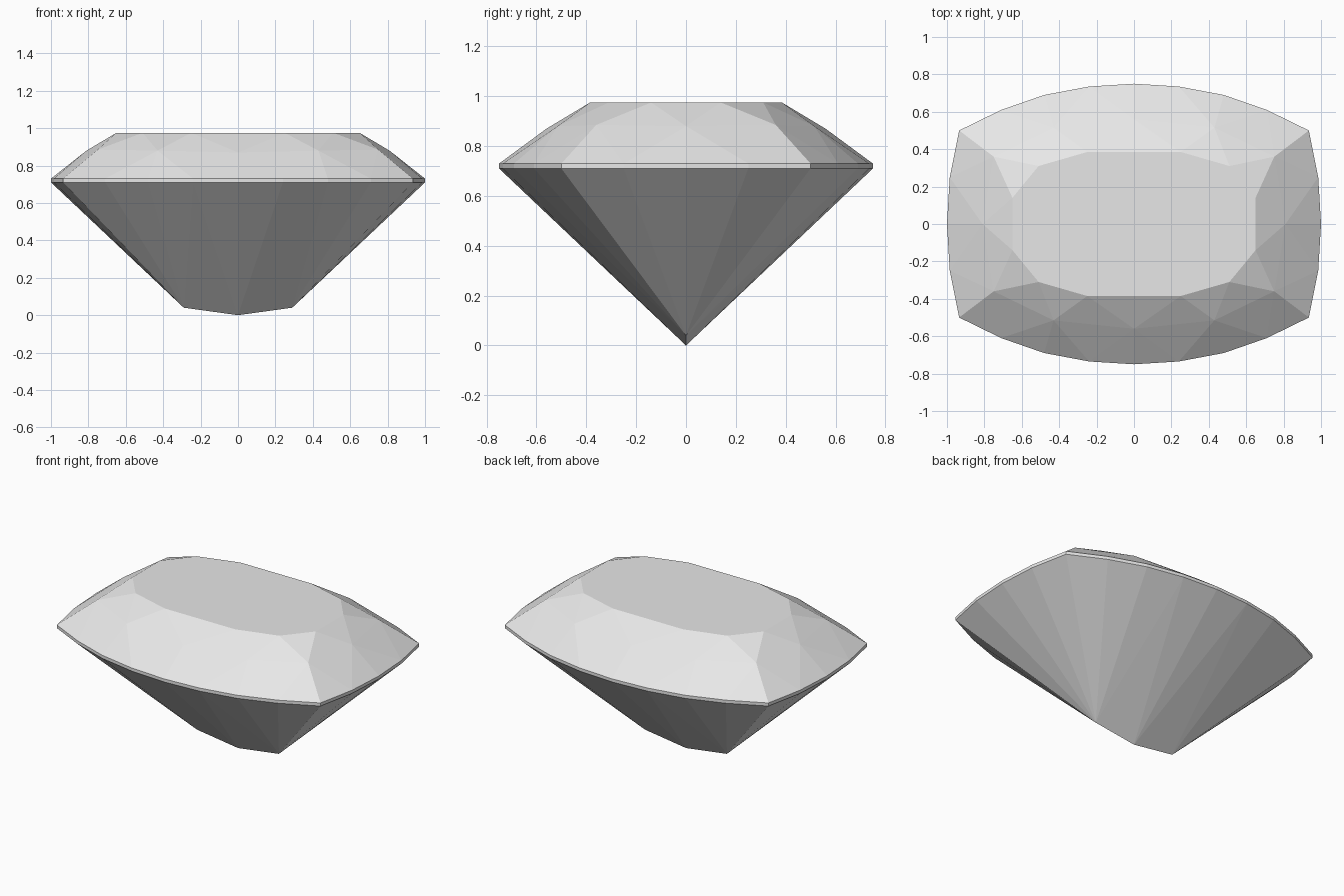
import bpy
import bmesh

if "Cube" in bpy.data.objects:
    bpy.data.objects.remove(bpy.data.objects["Cube"])

# Colour of the stone
stone = bpy.data.materials.new("pale_grey_stone")
stone.use_nodes = True
colour = (0.8, 0.8, 0.8, 1)
stone.diffuse_color = colour
stone.node_tree.nodes["Principled BSDF"].inputs["Base Color"].default_value = colour

# Quarter outlines, mirrored into all four quadrants
outline = [(0, 0.75), (0.24, 0.735), (0.48, 0.69), (0.71, 0.61),
           (0.935, 0.5), (0.985, 0.25), (1, 0)]
table = [(0.25, 0.385), (0.51, 0.31), (0.65, 0.14)]
crown = [(0, 0.56, 0.87), (0.43, 0.515, 0.88),
         (0.75, 0.36, 0.885), (0.81, 0, 0.88)]
keel = [(0, 0, 0), (0.29, 0, 0.04)]

girdle_low, girdle_high, top = 0.71, 0.73, 0.975
quarter = crown + keel
quarter += [(x, y, z) for x, y in outline for z in (girdle_low, girdle_high)]
quarter += [(x, y, top) for x, y in table]
points = {(sx * x, sy * y, z) for x, y, z in quarter
          for sx in (-1, 1) for sy in (-1, 1)}

# Facets of the cut stone
bm = bmesh.new()
for p in sorted(points):
    bm.verts.new(p)
bmesh.ops.convex_hull(bm, input=bm.verts[:])
bmesh.ops.dissolve_limit(bm, angle_limit=0.005, verts=bm.verts[:], edges=bm.edges[:])
bmesh.ops.recalc_face_normals(bm, faces=bm.faces[:])

mesh = bpy.data.meshes.new("cushion_cut_gem")
bm.to_mesh(mesh)
bm.free()
mesh.materials.append(stone)
gem = bpy.data.objects.new("cushion_cut_gem", mesh)
bpy.context.collection.objects.link(gem)
